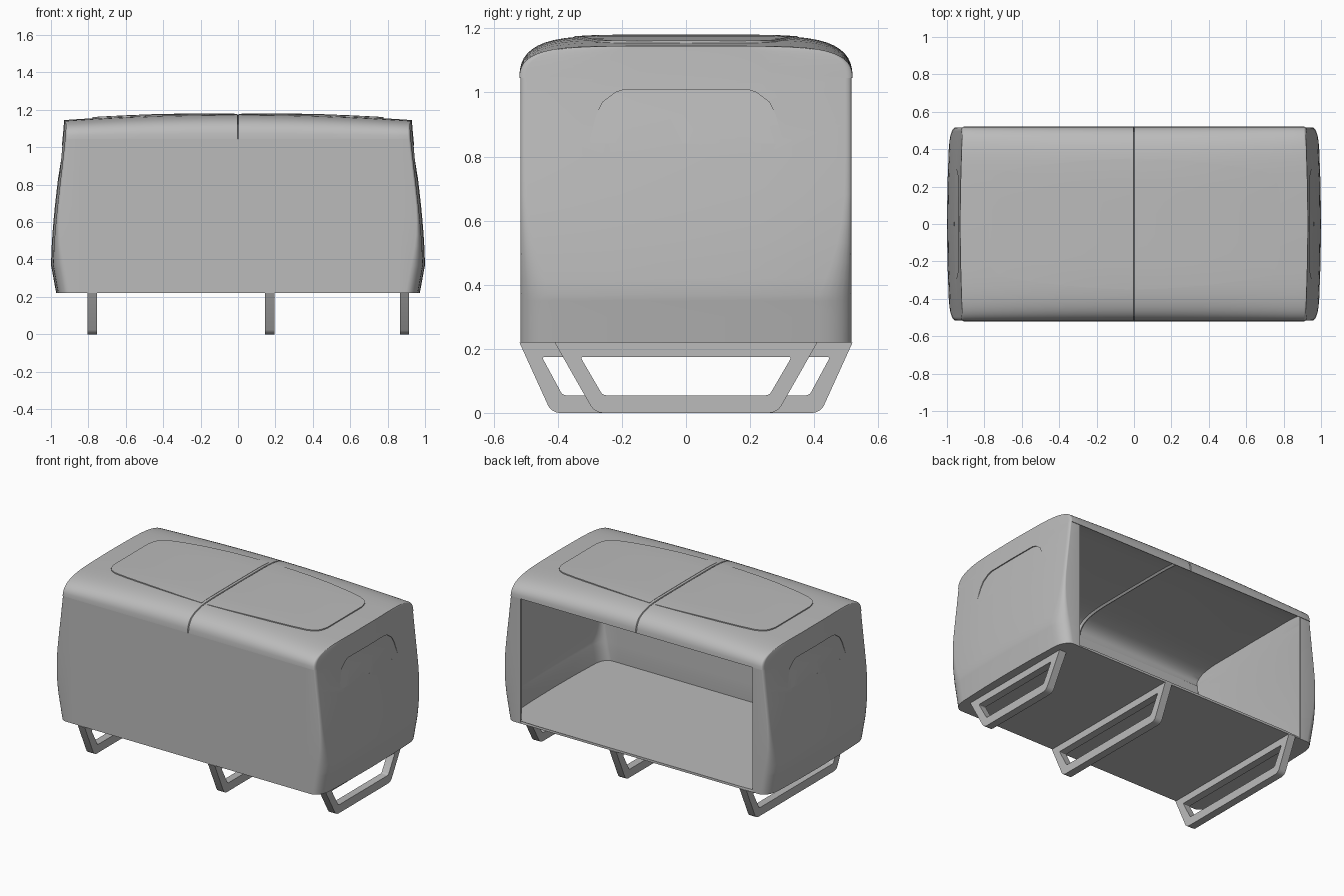
import bpy, bmesh, math

if "Cube" in bpy.data.objects:
    bpy.data.objects.remove(bpy.data.objects["Cube"])

grey = bpy.data.materials.new("warm_grey")
grey.use_nodes = True
grey.diffuse_color = (0.5, 0.5, 0.5, 1)
grey.node_tree.nodes["Principled BSDF"].inputs["Base Color"].default_value = (0.5, 0.5, 0.5, 1)

DEPTH, EAVE, RISE, BOTTOM = 0.52, 1.045, 0.133, 0.22
END_PROFILE = [(0.22, 0.972), (0.35, 0.996), (0.37, 1.0), (0.5, 0.995), (0.65, 0.983),
               (0.8, 0.966), (0.95, 0.948), (1.045, 0.938), (1.2, 0.928)]


def lerp_table(table, v):
    for (a, fa), (b, fb) in zip(table, table[1:]):
        if v <= b:
            return fa + (fb - fa) * (v - a) / (b - a)
    return table[-1][1]


def bow(y):
    return 1 - 0.016 * (y / DEPTH) ** 2


def end_x(y, z):
    return lerp_table(END_PROFILE, z) * bow(y)


def roof_z(x, y):
    w = (1 - (abs(y) / DEPTH) ** 6) ** 0.4
    return EAVE + w * (RISE - 0.033 * (x / 0.93) ** 2)


def make_object(name, bm):
    bmesh.ops.recalc_face_normals(bm, faces=bm.faces)
    mesh = bpy.data.meshes.new(name)
    bm.to_mesh(mesh)
    bm.free()
    mesh.materials.append(grey)
    obj = bpy.data.objects.new(name, mesh)
    bpy.context.collection.objects.link(obj)
    return obj


def activate(obj):
    bpy.ops.object.select_all(action='DESELECT')
    obj.select_set(True)
    bpy.context.view_layer.objects.active = obj


def apply_modifier(obj, mod):
    activate(obj)
    bpy.ops.object.modifier_apply(modifier=mod.name)


def smooth(obj):
    activate(obj)
    bpy.ops.object.shade_smooth_by_angle(angle=math.radians(30))


def slab(name, rows, surface, columns=12):
    """Closed slab between two sheets; each row is (position, half width)."""
    bm = bmesh.new()
    sheets = []
    for t in (0, 1):
        sheets.append([[bm.verts.new(surface(p, w * (2 * i / columns - 1), t))
                        for i in range(columns + 1)] for p, w in rows])
    low, high = sheets
    for s in sheets:
        for a, b in zip(s, s[1:]):
            for i in range(columns):
                bm.faces.new((a[i], a[i + 1], b[i + 1], b[i]))

    def rim(s):
        return s[0] + [r[-1] for r in s[1:]] + s[-1][-2::-1] + [r[0] for r in s[-2:0:-1]]
    a, b = rim(low), rim(high)
    for i in range(len(a)):
        j = (i + 1) % len(a)
        bm.faces.new((a[i], a[j], b[j], b[i]))
    return make_object(name, bm)


# Body shell: horizontal sections lofted from the floor to the roof ridge
half_xs = [0.004, 0.15, 0.3, 0.45, 0.6, 0.75, 0.86]
front_xs = [-x for x in reversed(half_xs)] + [0] + half_xs


def section(hx, hy, r):
    r = min(r, hy)
    arc = [math.radians(a) for a in range(0, 91, 15)]
    corner = [(hx - 0.6 * r * (1 - math.sin(a)), -(hy - r) - r * math.cos(a)) for a in arc]
    half = [(x, -hy) for x in front_xs] + corner
    half += [(hx, (hy - r) * k) for k in (-0.5, 0, 0.5)]
    half += [(x, -y) for x, y in reversed(corner)]
    return half + [(-x, -y) for x, y in half]


bm = bmesh.new()
rings = []
for z in (0.22, 0.3, 0.35, 0.37, 0.42, 0.47, 0.53, 0.6, 0.68, 0.8, 0.9, 1.0, EAVE):
    k = max(0, min(1, (0.72 - z) / 0.35))
    pts = section(lerp_table(END_PROFILE, z), DEPTH - 0.004, 0.02 + 0.08 * k * k)
    rings.append([bm.verts.new((x * bow(y), y, z)) for x, y in pts])
for step in range(13):
    t = math.radians(90 * step / 12)
    w = math.sin(t) ** 0.8
    hy = DEPTH * max(0, math.cos(t)) ** (1 / 3) if step < 12 else 0
    ring = []
    for x, y in section(lerp_table(END_PROFILE, EAVE + RISE * w), hy, 0.02):
        z = EAVE + w * (RISE - 0.033 * (x / 0.93) ** 2)
        if x == 0 and step:      # centre seam groove
            y, z = y * 0.985, z - 0.008 * w
        ring.append(bm.verts.new((x * bow(y), y, z)))
    rings.append(ring)
for a, b in zip(rings, rings[1:]):
    for i in range(len(a)):
        j = (i + 1) % len(a)
        bm.faces.new((a[i], a[j], b[j], b[i]))
bm.faces.new(rings[0][::-1])
bmesh.ops.remove_doubles(bm, verts=bm.verts, dist=0.0005)
bmesh.ops.dissolve_degenerate(bm, edges=bm.edges, dist=0.0002)

# Open back
opening = []
for f in bm.faces:
    c = f.calc_center_median()
    if c.y > 0.5 and abs(c.x) < 0.85 and BOTTOM < c.z < EAVE - 0.001:
        opening.append(f)
bmesh.ops.delete(bm, geom=opening, context='FACES')
shell = make_object("body_shell", bm)
mod = shell.modifiers.new("wall", 'SOLIDIFY')
mod.thickness, mod.offset = 0.015, -1
apply_modifier(shell, mod)

# Shallow arched recess in each end, fading out downwards
END_ROWS = [(0.84, 0.305), (0.93, 0.28), (0.97, 0.26), (1.0, 0.22), (1.01, 0.19)]
for side in (-1, 1):
    def recess(z, y, t):
        sunk = 0.0005 + 0.007 * (z - 0.84) / 0.17
        return side * (end_x(y, z) + (0.05 if t else -sunk)), y, z
    cutter = slab("recess_cutter", END_ROWS, recess)
    cutter.hide_render = True
    mod = shell.modifiers.new("recess", 'BOOLEAN')
    mod.operation, mod.solver, mod.object = 'DIFFERENCE', 'EXACT', cutter
    apply_modifier(shell, mod)
    bpy.data.objects.remove(cutter)
smooth(shell)

# Raised roof panels, one per half
ROOF_ROWS = [(0.02, 0.35), (0.16, 0.345), (0.3, 0.335), (0.45, 0.32), (0.6, 0.3),
             (0.7, 0.28), (0.74, 0.26), (0.765, 0.23), (0.778, 0.18)]
for side, label in ((-1, "right"), (1, "left")):
    def raised(x, y, t):
        lift = 0.0015 + 0.005 * min(1, x / 0.4)
        return side * x, y, roof_z(x, y) + (lift if t else -0.003)
    smooth(slab("roof_panel_" + label, ROOF_ROWS, raised))


# Leg frames: trapezoid loops with rounded corners
def leg_frame(name, x, top, bottom, hole_top, hole_bottom):
    bm = bmesh.new()
    outer = [(-top, BOTTOM), (top, BOTTOM), (bottom, 0), (-bottom, 0)]
    inner = [(-hole_top, 0.175), (hole_top, 0.175), (hole_bottom, 0.055), (-hole_bottom, 0.055)]
    loops = [[bm.verts.new((x + d, y, z)) for y, z in pts]
             for d, pts in ((-0.025, outer), (0.025, outer), (0.025, inner), (-0.025, inner))]
    for a, b in zip(loops, loops[1:] + loops[:1]):
        for i in range(4):
            j = (i + 1) % 4
            bm.faces.new((a[i], a[j], b[j], b[i]))
    for low, high, size in ((-0.1, 0.01, 0.025), (0.05, 0.2, 0.01)):
        edges = [e for e in bm.edges if abs(e.verts[0].co.x - e.verts[1].co.x) > 0.04
                 and low < e.verts[0].co.z < high]
        bmesh.ops.bevel(bm, geom=edges, offset=size, segments=4, profile=0.5, affect='EDGES')
    smooth(make_object(name, bm))


leg_frame("leg_frame_right", -0.78, 0.52, 0.42, 0.45, 0.385)
leg_frame("leg_frame_middle", 0.17, 0.52, 0.42, 0.45, 0.385)
leg_frame("leg_frame_left", 0.89, 0.41, 0.285, 0.33, 0.26)
